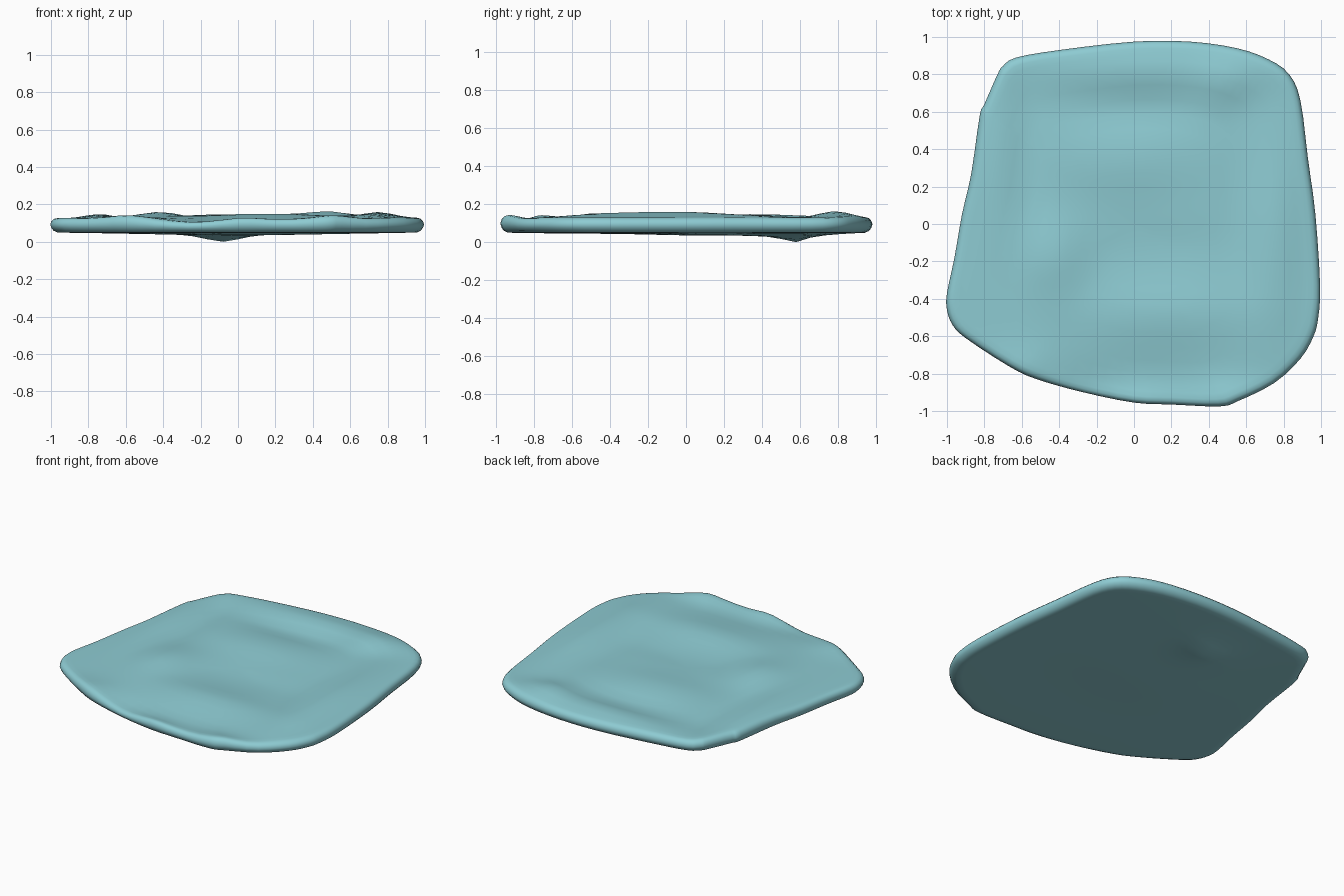
import bpy, bmesh
from math import exp
from mathutils import Vector

if "Cube" in bpy.data.objects:
    bpy.data.objects.remove(bpy.data.objects["Cube"])

# Outline of the slab seen from above, clockwise from the back left corner
OUTLINE = [(-.63, .89), (-.4, .93), (0, .975), (.3, .975), (.55, .94), (.72, .88),
           (.83, .80), (.89, .66), (.93, .35), (.97, .05), (.995, -.33), (.985, -.5),
           (.96, -.6), (.89, -.72), (.75, -.85), (.56, -.945), (.46, -.975), (.2, -.965),
           (0, -.955), (-.27, -.90), (-.52, -.83), (-.67, -.76), (-.90, -.61),
           (-.97, -.54), (-1.0, -.46), (-1.0, -.37), (-.96, -.18), (-.92, .05),
           (-.87, .27), (-.825, .58), (-.80, .64), (-.73, .80), (-.70, .845)]

# Hollows and swellings of each face: centre x, y, spread x, y, height
TOP_BUMPS = [
    (.1, .82, .55, .10, .022), (.49, .75, .16, .12, .026),     # back ridge
    (0, .62, .42, .09, -.018),                                 # trough in front of it
    (-.05, .33, .38, .17, .020),                               # swelling behind the middle
    (.15, -.12, .42, .14, -.010),                              # central dip
    (.15, -.48, .45, .14, .024),                               # swelling before the middle
    (.1, -.82, .55, .11, -.018),                               # front trough
    (-.74, .3, .11, .5, .020), (-.57, .35, .07, .35, -.014),   # left ridge and trough
    (-.42, -.17, .16, .22, .034),
    (.74, -.1, .13, .5, .034), (.55, .1, .09, .35, -.008),     # right ridge and trough
    (-.6, -.78, .16, .12, .018), (-.25, -.9, .14, .1, -.012),  # waves along the front rim
    (.03, -.96, .12, .08, .012), (.52, -.93, .14, .1, .020)]
BOTTOM_BUMPS = [(-.08, .57, .24, .22, -.018), (-.08, .57, .11, .07, -.026),
                (0, .1, .5, .35, -.010)]


def smooth_loop(points, steps):
    """Closed Catmull-Rom curve through the points."""
    n, out = len(points), []
    for i in range(n):
        a, b, c, d = (Vector(points[(i + k) % n]) for k in (-1, 0, 1, 2))
        for j in range(steps):
            t = j / steps
            out.append(.5 * (2*b + (c - a)*t + (2*a - 5*b + 4*c - d)*t**2
                             + (3*b - a - 3*c + d)*t**3))
    return out


def relief(x, y, base, bumps):
    return base + sum(h * exp(-((x - cx) / sx)**2 - ((y - cy) / sy)**2)
                      for cx, cy, sx, sy, h in bumps)


# Rings run from the middle of the underside, round the edge, to the middle of the top
inner = [.1, .2, .28, .36, .44, .52, .6, .68, .76, .83, .89, .93, .96]
rings = [(s, 0) for s in inner] + [(.982, .12), (.994, .32), (1, .55), (.993, .8), (.98, .95)]
rings += [(s, 1) for s in reversed(inner)]

bm = bmesh.new()
loop = smooth_loop(OUTLINE, 3)


def ring_vert(p, s, f):
    x, y = p.x * s, p.y * s
    low = relief(x, y, .052 + .006 * s**4, BOTTOM_BUMPS)
    high = relief(x, y, .134, TOP_BUMPS)
    return bm.verts.new((x, y, low * (1 - f) + high * f))


grid = [[ring_vert(p, s, f) for p in loop] for s, f in rings]
n = len(loop)
for lo, hi in zip(grid, grid[1:]):
    for i in range(n):
        bm.faces.new((lo[i], lo[(i + 1) % n], hi[(i + 1) % n], hi[i]))
for ring, f in ((grid[0], 0), (grid[-1], 1)):
    middle = ring_vert(Vector((0, 0)), 0, f)
    for i in range(n):
        bm.faces.new((ring[i], ring[(i + 1) % n], middle))
bmesh.ops.recalc_face_normals(bm, faces=bm.faces)

# Stand the slab on the ground
low = min(v.co.z for v in bm.verts)
bmesh.ops.translate(bm, verts=bm.verts, vec=(0, 0, -low))

mesh = bpy.data.meshes.new("stone_slab")
bm.to_mesh(mesh)
bm.free()
slab = bpy.data.objects.new("stone_slab", mesh)
bpy.context.collection.objects.link(slab)
teal = bpy.data.materials.new("teal")
teal.diffuse_color = (.27, .60, .65, 1)
teal.use_nodes = True
teal.node_tree.nodes["Principled BSDF"].inputs["Base Color"].default_value = teal.diffuse_color
mesh.materials.append(teal)
for p in mesh.polygons:
    p.use_smooth = True
